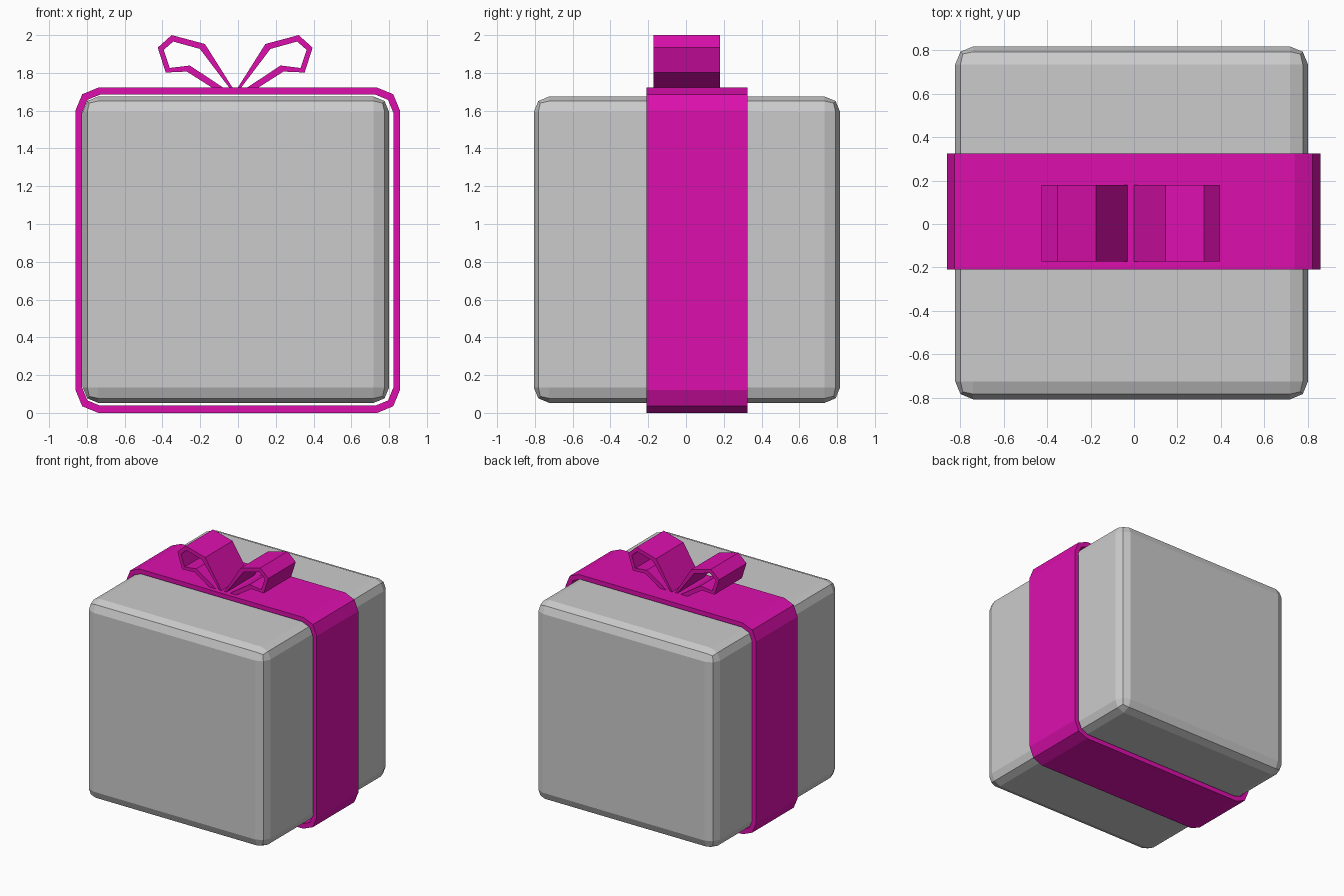
import bpy, bmesh

if "Cube" in bpy.data.objects:
    bpy.data.objects.remove(bpy.data.objects["Cube"])

pink = bpy.data.materials.new("pink_ribbon")
pink.diffuse_color = (0.72, 0.005, 0.42, 1)
pink.use_nodes = True
pink.node_tree.nodes["Principled BSDF"].inputs["Base Color"].default_value = pink.diffuse_color


def strip(name, outer, inner, y0, y1, closed):
    """Extrude the band between two matching xz outlines along y."""
    bm = bmesh.new()
    rings = [[bm.verts.new((x, y, z)) for x, z in line]
             for line, y in ((outer, y0), (inner, y0), (inner, y1), (outer, y1))]
    n = len(outer)
    for i in range(n if closed else n - 1):
        j = (i + 1) % n
        for k in range(4):
            a, b = rings[k], rings[(k + 1) % 4]
            bm.faces.new((a[i], a[j], b[j], b[i]))
    if not closed:
        for i in (0, n - 1):
            bm.faces.new([r[i] for r in rings])
    bmesh.ops.recalc_face_normals(bm, faces=bm.faces)
    me = bpy.data.meshes.new(name)
    bm.to_mesh(me)
    bm.free()
    ob = bpy.data.objects.new(name, me)
    bpy.context.collection.objects.link(ob)
    me.materials.append(pink)
    return ob


def rounded_rect(x0, x1, z0, z1, r):
    """Rectangle outline with three points on each corner."""
    m = r * 0.293
    pts = []
    for x, z, sx, sz, flip in ((x0, z0, 1, 1, 0), (x1, z0, -1, 1, 1),
                               (x1, z1, -1, -1, 0), (x0, z1, 1, -1, 1)):
        c = [(x, z + sz * r), (x + sx * m, z + sz * m), (x + sx * r, z)]
        pts += c[::-1] if flip else c
    return pts


# Box with rounded edges
bpy.ops.mesh.primitive_cube_add(size=1.622, location=(-0.011, 0.005, 0.864))
box = bpy.context.object
box.name = "gift_box"
bev = box.modifiers.new("bevel", 'BEVEL')
bev.width = 0.082
bev.segments = 2

# Ribbon wrapped round the box
strip("ribbon_band", rounded_rect(-0.86, 0.857, 0, 1.722, 0.12),
      rounded_rect(-0.825, 0.822, 0.038, 1.685, 0.095), -0.21, 0.325, True)

# Two mirrored bow loops, with their ends tucked into the ribbon
outer = [(0, 1.70), (0.16, 1.953), (0.336, 2.0), (0.41, 1.934),
         (0.368, 1.802), (0.256, 1.807), (0.08, 1.695)]
inner = [(0.015, 1.70), (0.187, 1.927), (0.328, 1.966), (0.378, 1.922),
         (0.346, 1.826), (0.24, 1.839), (0.03, 1.70)]
for side, s in (("left", -1), ("right", 1)):
    place = lambda pts: [(s * x - 0.015, z) for x, z in pts]
    strip("bow_loop_" + side, place(outer), place(inner), -0.173, 0.18, False)
